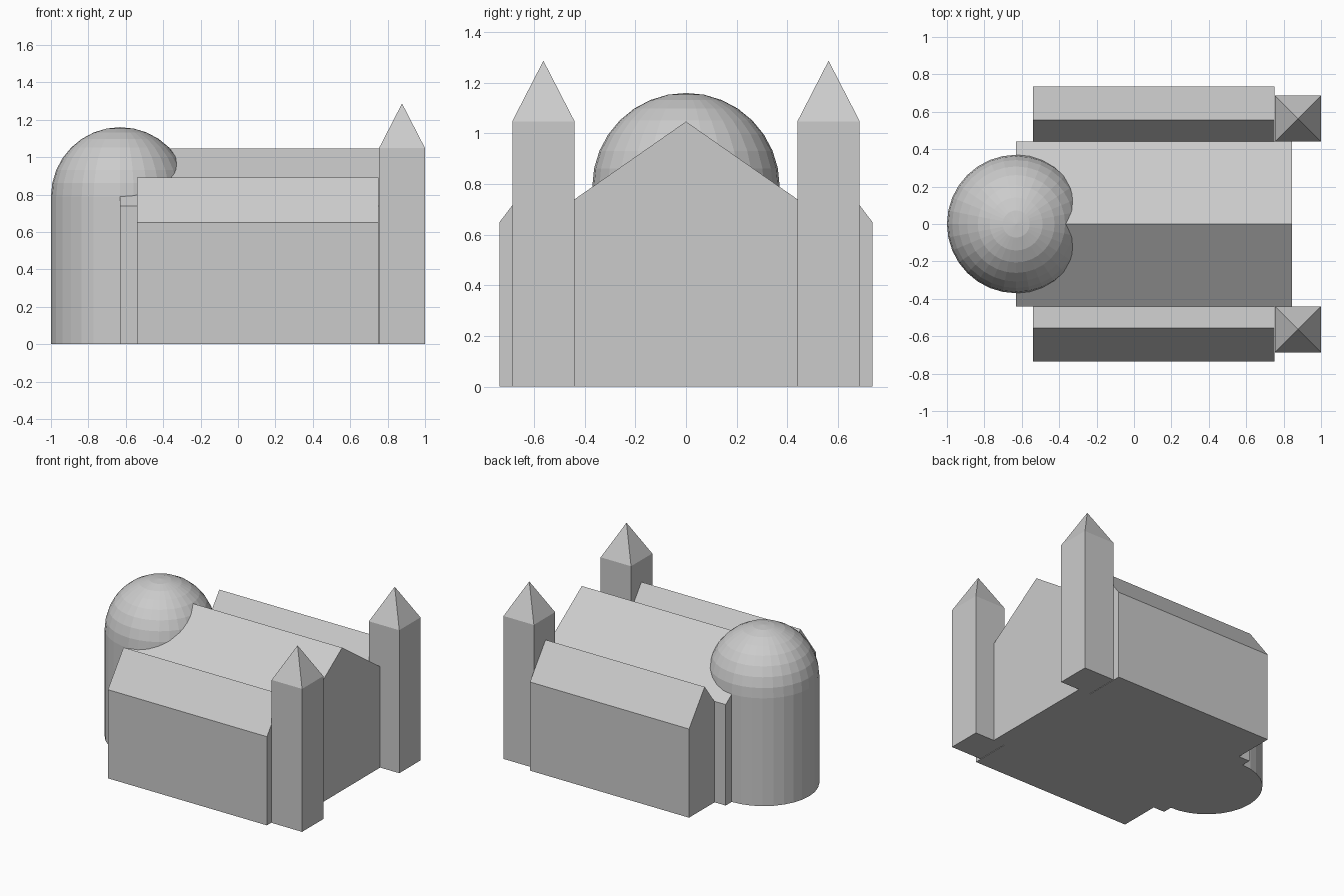
import bpy, bmesh, math

if "Cube" in bpy.data.objects:
    bpy.data.objects.remove(bpy.data.objects["Cube"])

stone = bpy.data.materials.new("light_grey_stone")
stone.diffuse_color = (0.6, 0.6, 0.6, 1)
stone.use_nodes = True
stone.node_tree.nodes["Principled BSDF"].inputs["Base Color"].default_value = stone.diffuse_color


def finish(name, bm):
    bmesh.ops.recalc_face_normals(bm, faces=bm.faces)
    mesh = bpy.data.meshes.new(name)
    bm.to_mesh(mesh)
    bm.free()
    mesh.materials.append(stone)
    obj = bpy.data.objects.new(name, mesh)
    bpy.context.collection.objects.link(obj)
    return obj


def gabled_hall(name, x0, x1, yc, half, eave, ridge):
    """Extrude a gable-ended section along x."""
    bm = bmesh.new()
    section = [(yc - half, 0), (yc + half, 0), (yc + half, eave),
               (yc, ridge), (yc - half, eave)]
    face = bm.faces.new([bm.verts.new((x0, y, z)) for y, z in section])
    res = bmesh.ops.extrude_face_region(bm, geom=[face])
    verts = [v for v in res["geom"] if isinstance(v, bmesh.types.BMVert)]
    bmesh.ops.translate(bm, verts=verts, vec=(x1 - x0, 0, 0))
    return finish(name, bm)


def tower(name, xc, yc, half, eave, apex):
    """Square shaft with a pyramid spire."""
    bm = bmesh.new()
    corners = [(-1, -1), (1, -1), (1, 1), (-1, 1)]
    low, high = [[bm.verts.new((xc + half * a, yc + half * b, z))
                  for a, b in corners] for z in (0, eave)]
    tip = bm.verts.new((xc, yc, apex))
    bm.faces.new(low)
    for i in range(4):
        j = (i + 1) % 4
        bm.faces.new((low[i], low[j], high[j], high[i]))
        bm.faces.new((high[i], high[j], tip))
    return finish(name, bm)


def domed_apse(name, xc, radius, wall, sides=32, rings=8):
    """Round wall with a hemispherical dome."""
    bm = bmesh.new()
    profile = [(radius, 0)] + [
        (radius * math.cos(math.pi / 2 * k / rings),
         wall + radius * math.sin(math.pi / 2 * k / rings)) for k in range(rings)]
    loops = [[bm.verts.new((xc + r * math.cos(math.tau * i / sides),
                            r * math.sin(math.tau * i / sides), z))
              for i in range(sides)] for r, z in profile]
    bm.faces.new(loops[0])
    for a, b in zip(loops, loops[1:]):
        for i in range(sides):
            j = (i + 1) % sides
            bm.faces.new((a[i], a[j], b[j], b[i]))
    top = bm.verts.new((xc, 0, wall + radius))
    for i in range(sides):
        bm.faces.new((loops[-1][i], loops[-1][(i + 1) % sides], top))
    return finish(name, bm)


# Central hall and rounded end
gabled_hall("nave", -0.63, 0.845, 0, 0.44, 0.74, 1.047)
domed_apse("domed_apse", -0.63, 0.37, 0.79)

# Side halls and corner towers, mirrored across y
for side, s in (("front", -1), ("back", 1)):
    gabled_hall(side + "_aisle", -0.54, 0.75, s * 0.555, 0.181, 0.65, 0.89)
    tower(side + "_tower", 0.877, s * 0.563, 0.123, 1.048, 1.287)
